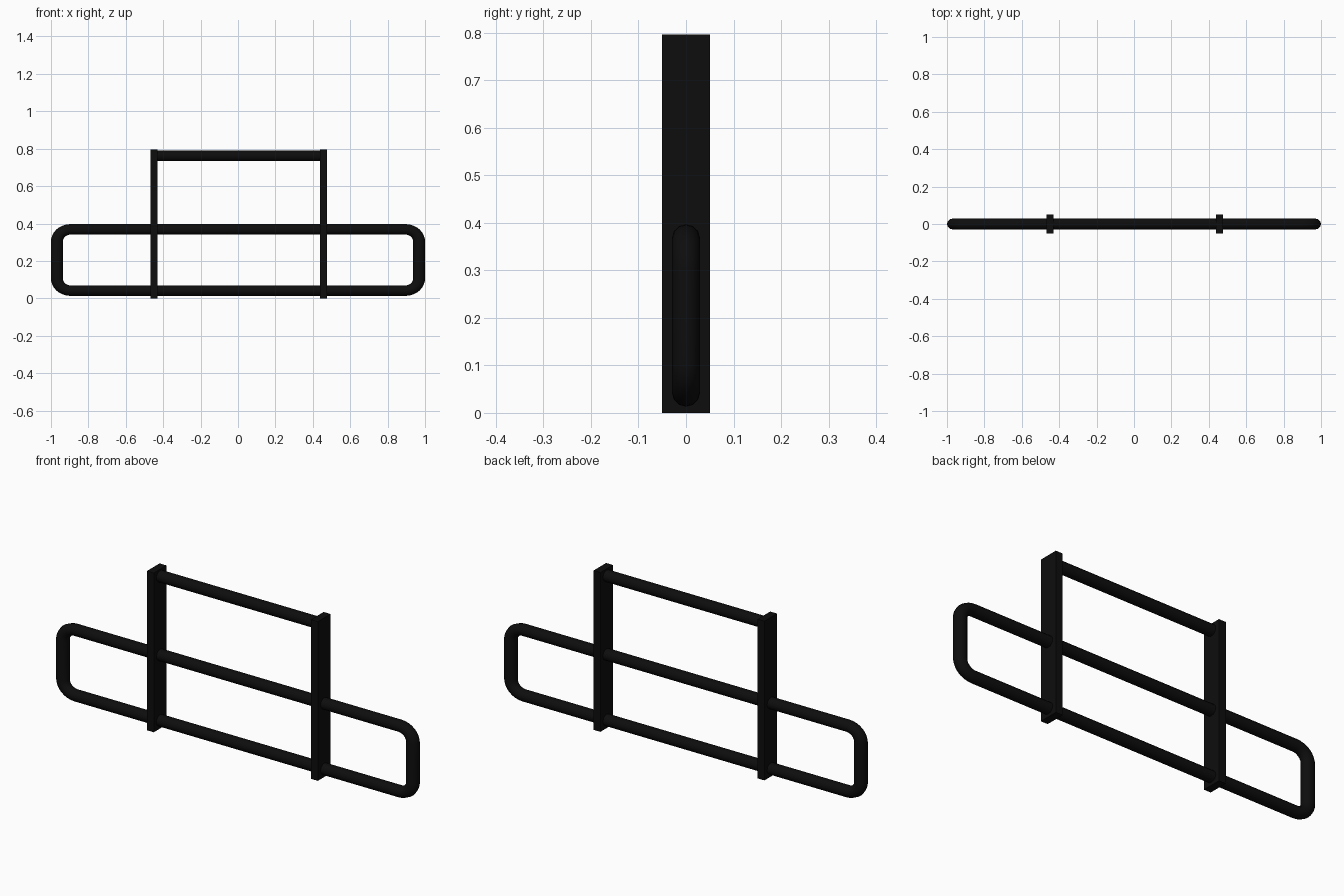
import bpy
from math import sin, cos, pi
from mathutils import Matrix, Vector

cube = bpy.data.objects.get("Cube")
if cube:
    bpy.data.objects.remove(cube, do_unlink=True)

black = bpy.data.materials.new("black_paint")
black.use_nodes = True
colour = (0.004, 0.004, 0.004, 1)
black.diffuse_color = colour
black.node_tree.nodes["Principled BSDF"].inputs["Base Color"].default_value = colour


def rounded_path(half_w, half_h, radius, steps):
    """Closed rounded rectangle in the XZ plane."""
    path = []
    for corner, (sx, sz) in enumerate([(1, 1), (-1, 1), (-1, -1), (1, -1)]):
        centre = Vector((sx * (half_w - radius), 0, sz * (half_h - radius)))
        for i in range(steps + 1):
            a = (corner + i / steps) * pi / 2
            path.append(centre + radius * Vector((cos(a), 0, sin(a))))
    return path


def tube(name, path, radius, closed, scale, location):
    """Round tube swept along a path, stored as a smooth mesh."""
    curve = bpy.data.curves.new(name, "CURVE")
    curve.dimensions = "3D"
    curve.bevel_depth = radius
    curve.bevel_resolution = 4
    curve.use_fill_caps = not closed
    spline = curve.splines.new("POLY")
    spline.points.add(len(path) - 1)
    for point, co in zip(spline.points, path):
        point.co = (*co, 1)
    spline.use_cyclic_u = closed
    temp = bpy.data.objects.new(name + "_path", curve)
    bpy.context.collection.objects.link(temp)
    bpy.context.view_layer.update()
    mesh = bpy.data.meshes.new_from_object(temp)
    bpy.data.objects.remove(temp, do_unlink=True)
    mesh.transform(Matrix.Translation(location) @ Matrix.Diagonal((*scale, 1)))
    mesh.materials.clear()
    mesh.materials.append(black)
    mesh.shade_smooth()
    obj = bpy.data.objects.new(name, mesh)
    bpy.context.collection.objects.link(obj)
    return obj


# Long rounded loop, with slightly thicker upright ends
tube("bumper_loop", rounded_path(0.922, 0.178, 0.07, 8), 0.0305, True,
     (1.05, 0.96, 0.92), (0, 0, 0.205))

# Upper cross bar between the posts
tube("top_bar", [(-0.45, 0, 0), (0.458, 0, 0)], 0.029, False,
     (1, 1, 0.97), (0, 0, 0.762))

# Flat upright posts
for name, x in (("right_post", -0.45), ("left_post", 0.458)):
    bpy.ops.mesh.primitive_cube_add(size=1, location=(x, 0, 0.398))
    post = bpy.context.object
    post.name = name
    post.scale = (0.038, 0.1, 0.796)
    bpy.ops.object.transform_apply(location=False, rotation=False, scale=True)
    post.data.materials.append(black)
